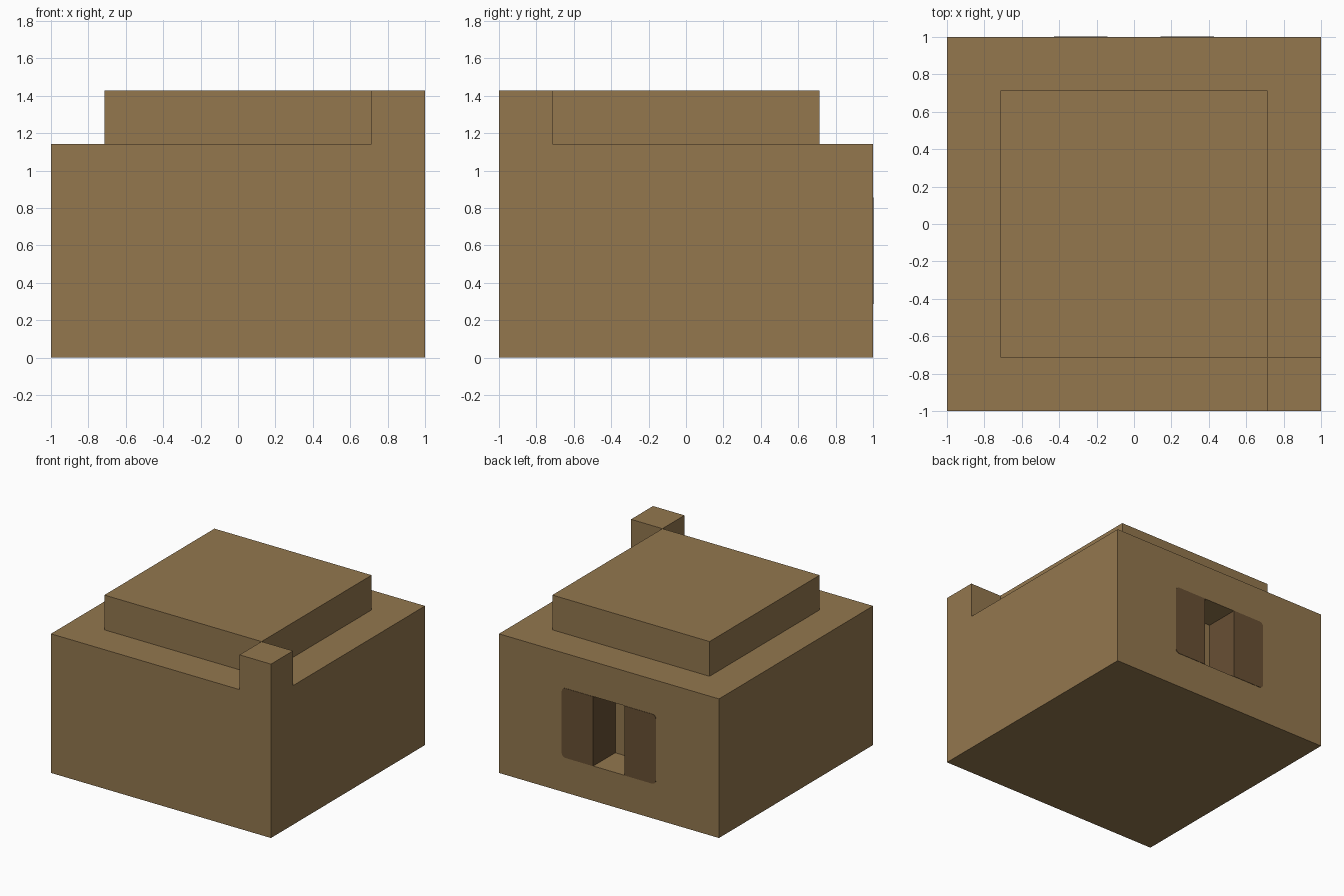
import bpy, bmesh, math
from mathutils import Vector, Matrix

if "Cube" in bpy.data.objects:
    bpy.data.objects.remove(bpy.data.objects["Cube"])

U = 1 / 7                     # module the whole building is laid out on
WALL, PLINTH, POST = 8 * U, 5 * U, 2 * U


def material(name, rgb):
    m = bpy.data.materials.new(name)
    m.use_nodes = True
    colour = (*rgb, 1)
    m.diffuse_color = colour
    m.node_tree.nodes["Principled BSDF"].inputs["Base Color"].default_value = colour
    return m


clay = material("light brown clay", (0.292, 0.185, 0.076))
dark = material("dark brown shutter", (0.138, 0.080, 0.034))


def finish(name, bm, *mats):
    bmesh.ops.recalc_face_normals(bm, faces=bm.faces)
    mesh = bpy.data.meshes.new(name)
    bm.to_mesh(mesh)
    bm.free()
    for m in mats:
        mesh.materials.append(m)
    ob = bpy.data.objects.new(name, mesh)
    bpy.context.collection.objects.link(ob)
    return ob


def box(lo, hi):
    lo, hi = Vector(lo), Vector(hi)
    bm = bmesh.new()
    mat = Matrix.Translation((lo + hi) / 2) @ Matrix.Diagonal((*(hi - lo), 1))
    bmesh.ops.create_cube(bm, size=1, matrix=mat)
    return bm


def slice_at(bm, axis, value):
    co, no = Vector(), Vector()
    co[axis], no[axis] = value, 1
    bmesh.ops.bisect_plane(bm, geom=bm.verts[:] + bm.edges[:] + bm.faces[:],
                           plane_co=co, plane_no=no)


def push(bm, test, offset):
    faces = [f for f in bm.faces if test(f.calc_center_median(), f.normal)]
    out = bmesh.ops.extrude_discrete_faces(bm, faces=faces)["faces"]
    verts = list({v for f in out for v in f.verts})
    bmesh.ops.translate(bm, verts=verts, vec=offset)
    bm.normal_update()


# Main block, with a raised front corner post and a doorway niche at the back
bm = box((-1, -1, 0), (1, 1, WALL))
for axis, value in ((0, PLINTH), (1, -PLINTH), (0, U), (0, -U), (2, 2 * U), (2, 6 * U)):
    slice_at(bm, axis, value)
bm.normal_update()
push(bm, lambda c, n: n.z > 0.9 and c.x > PLINTH and c.y < -PLINTH, (0, 0, POST))
push(bm, lambda c, n: n.y > 0.9 and abs(c.x) < U and 2 * U < c.z < 6 * U, (0, -2 * U, 0))
for f in bm.faces:
    # dark jambs on both sides of the niche
    f.material_index = int(abs(f.normal.x) > 0.9 and abs(f.calc_center_median().x) < 2 * U)
finish("main_block", bm, clay, dark)

# Raised roof slab
finish("roof_slab", box((-PLINTH, -PLINTH, WALL), (PLINTH, PLINTH, WALL + POST)), clay)


# Open shutters: thin plates with rounded outer corners
def shutter(name, side, radius=0.035, thick=0.003):
    outline = [(U, 2 * U)]
    for cz, start in ((2 * U + radius, -90), (6 * U - radius, 0)):
        for i in range(5):
            a = math.radians(start + i * 22.5)
            outline.append((3 * U - radius + radius * math.cos(a), cz + radius * math.sin(a)))
    outline.append((U, 6 * U))
    bm = bmesh.new()
    rings = [[bm.verts.new((side * x, y, z)) for x, z in outline] for y in (1, 1 + thick)]
    for ring in rings:
        bm.faces.new(ring)
    for i in range(len(outline)):
        j = (i + 1) % len(outline)
        bm.faces.new((rings[0][i], rings[0][j], rings[1][j], rings[1][i]))
    finish(name, bm, dark)


shutter("left_shutter", 1)
shutter("right_shutter", -1)
